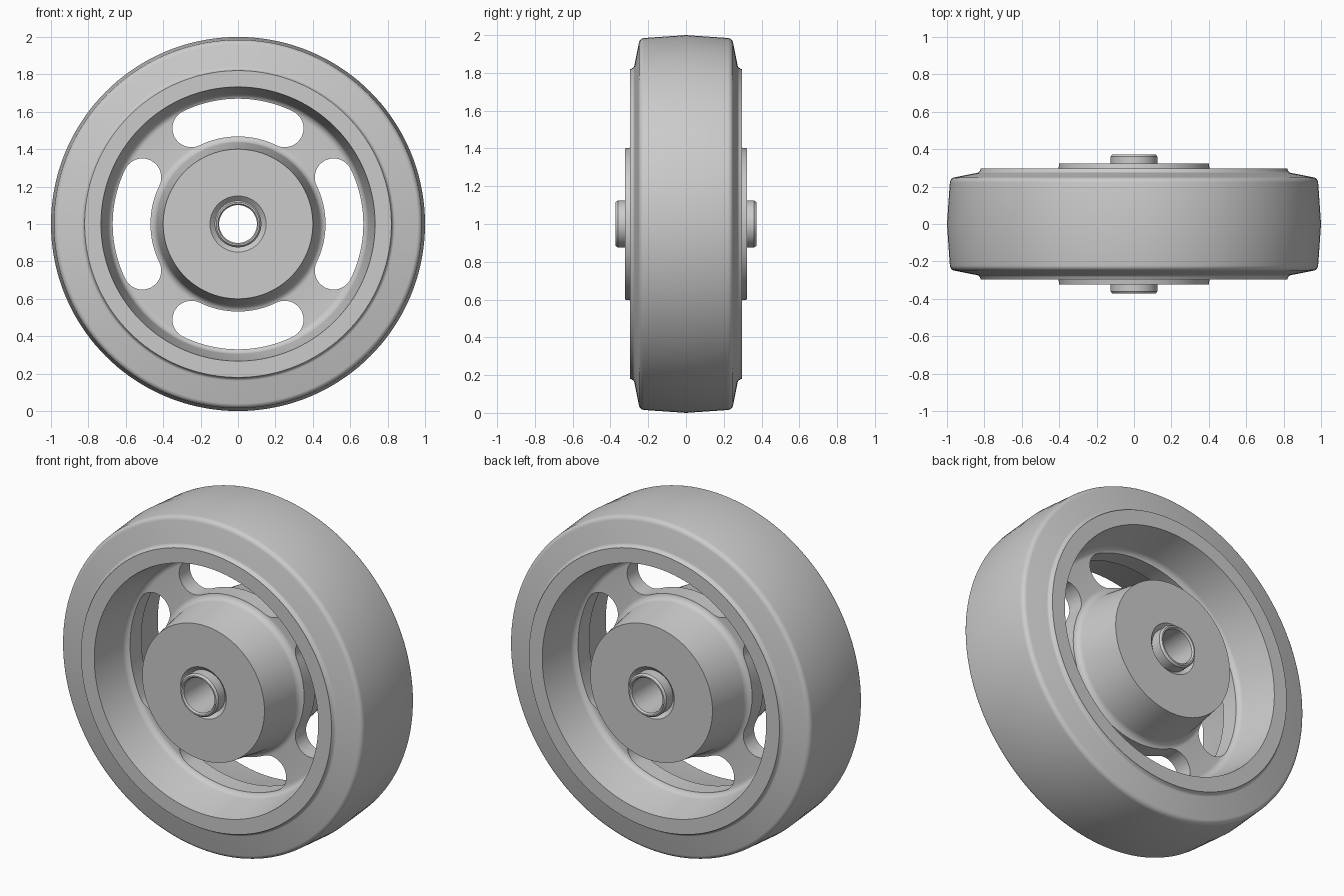
import bpy, bmesh, math
from mathutils import Vector, Matrix

cube = bpy.data.objects.get("Cube")
if cube:
    bpy.data.objects.remove(cube, do_unlink=True)

CENTRE = Vector((0, 0, 1))
SEGMENTS = 144

grey = bpy.data.materials.new("plain grey")
grey.use_nodes = True
colour = (0.6, 0.6, 0.6, 1)
grey.diffuse_color = colour
grey.node_tree.nodes["Principled BSDF"].inputs["Base Color"].default_value = colour


def fillet(points, steps=6):
    """Round each (radius, y, fillet radius) corner with an arc."""
    out = []
    for i, (r, y, size) in enumerate(points):
        p = Vector((r, y))
        if not size:
            out.append(p)
            continue
        a = (Vector(points[i - 1][:2]) - p).normalized()
        b = (Vector(points[i + 1][:2]) - p).normalized()
        half = a.angle(b) / 2
        centre = p + (a + b).normalized() * (size / math.sin(half))
        start = p + a * (size / math.tan(half)) - centre
        end = p + b * (size / math.tan(half)) - centre
        for k in range(steps + 1):
            out.append(centre + start.lerp(end, k / steps).normalized() * size)
    return out


def finish(name, bm):
    bmesh.ops.recalc_face_normals(bm, faces=bm.faces)
    mesh = bpy.data.meshes.new(name)
    bm.to_mesh(mesh)
    bm.free()
    mesh.materials.append(grey)
    obj = bpy.data.objects.new(name, mesh)
    bpy.context.collection.objects.link(obj)
    return obj


def smooth(obj):
    bpy.ops.object.select_all(action="DESELECT")
    obj.select_set(True)
    bpy.context.view_layer.objects.active = obj
    bpy.ops.object.shade_smooth_by_angle(angle=math.radians(32))


def polar(r, a, y=0):
    return Vector((r * math.sin(a), y, r * math.cos(a)))


def revolve(name, half):
    """Mirror a half profile across y = 0 and spin it into a closed ring."""
    side = fillet(half)
    profile = side + [Vector((p.x, -p.y)) for p in reversed(side) if p.y > 1e-5]
    n = len(profile)
    bm = bmesh.new()
    rings = [[bm.verts.new(CENTRE + polar(p.x, math.tau * i / SEGMENTS, p.y)) for p in profile]
             for i in range(SEGMENTS)]
    for i, ring in enumerate(rings):
        nxt = rings[(i + 1) % SEGMENTS]
        for j in range(n):
            k = (j + 1) % n
            bm.faces.new((ring[j], ring[k], nxt[k], nxt[j]))
    return finish(name, bm)


def slot_cutter(turn, mid=0.569, half_width=0.101, sweep=math.radians(26), steps=20):
    """Curved slot with round ends, centred on the given angle."""
    outline = []
    for sign in (1, -1):
        for k in range(steps + 1):
            outline.append(polar(mid + sign * half_width, sign * sweep * (2 * k / steps - 1)))
        for k in range(1, steps):
            outline.append(polar(mid, sign * sweep)
                           + polar(sign * half_width, sign * sweep + math.pi * k / steps))
    bm = bmesh.new()
    spin = Matrix.Rotation(turn, 3, "Y")
    shift = Vector((0, -0.2, 0))
    face = bm.faces.new([bm.verts.new(CENTRE + spin @ p + shift) for p in outline])
    top = bmesh.ops.extrude_face_region(bm, geom=[face], use_keep_orig=True)["geom"]
    bmesh.ops.translate(bm, vec=(0, 0.4, 0), verts=[v for v in top if isinstance(v, bmesh.types.BMVert)])
    cutter = finish("slot_cutter", bm)
    cutter.hide_render = True
    return cutter


# Tyre with a slightly crowned tread and rounded shoulders
tyre = revolve("tyre", [(1.0, 0, 0), (0.983, 0.245, 0.03), (0.83, 0.275, 0.02),
                        (0.82, 0.293, 0), (0.79, 0.28, 0)])

# Rim, thin web and tapered hub in one casting
wheel = revolve("wheel_body", [(0.82, 0.297, 0), (0.733, 0.297, 0), (0.69, 0.05, 0.04),
                               (0.44, 0.05, 0.04), (0.40, 0.324, 0), (0.15, 0.324, 0),
                               (0.125, 0.30, 0), (0.115, 0.29, 0)])

# Four lightening slots through the web
for quarter in range(4):
    cutter = slot_cutter(quarter * math.pi / 2)
    mod = wheel.modifiers.new("slot", "BOOLEAN")
    mod.operation = "DIFFERENCE"
    mod.solver = "EXACT"
    mod.object = cutter
    bpy.context.view_layer.objects.active = wheel
    bpy.ops.object.modifier_apply(modifier=mod.name)
    bpy.data.objects.remove(cutter, do_unlink=True)

# Axle sleeve, open through the middle
sleeve = revolve("axle_sleeve", [(0.125, 0.36, 0), (0.116, 0.372, 0),
                                 (0.108, 0.372, 0), (0.101, 0.362, 0)])

for part in (tyre, wheel, sleeve):
    smooth(part)
